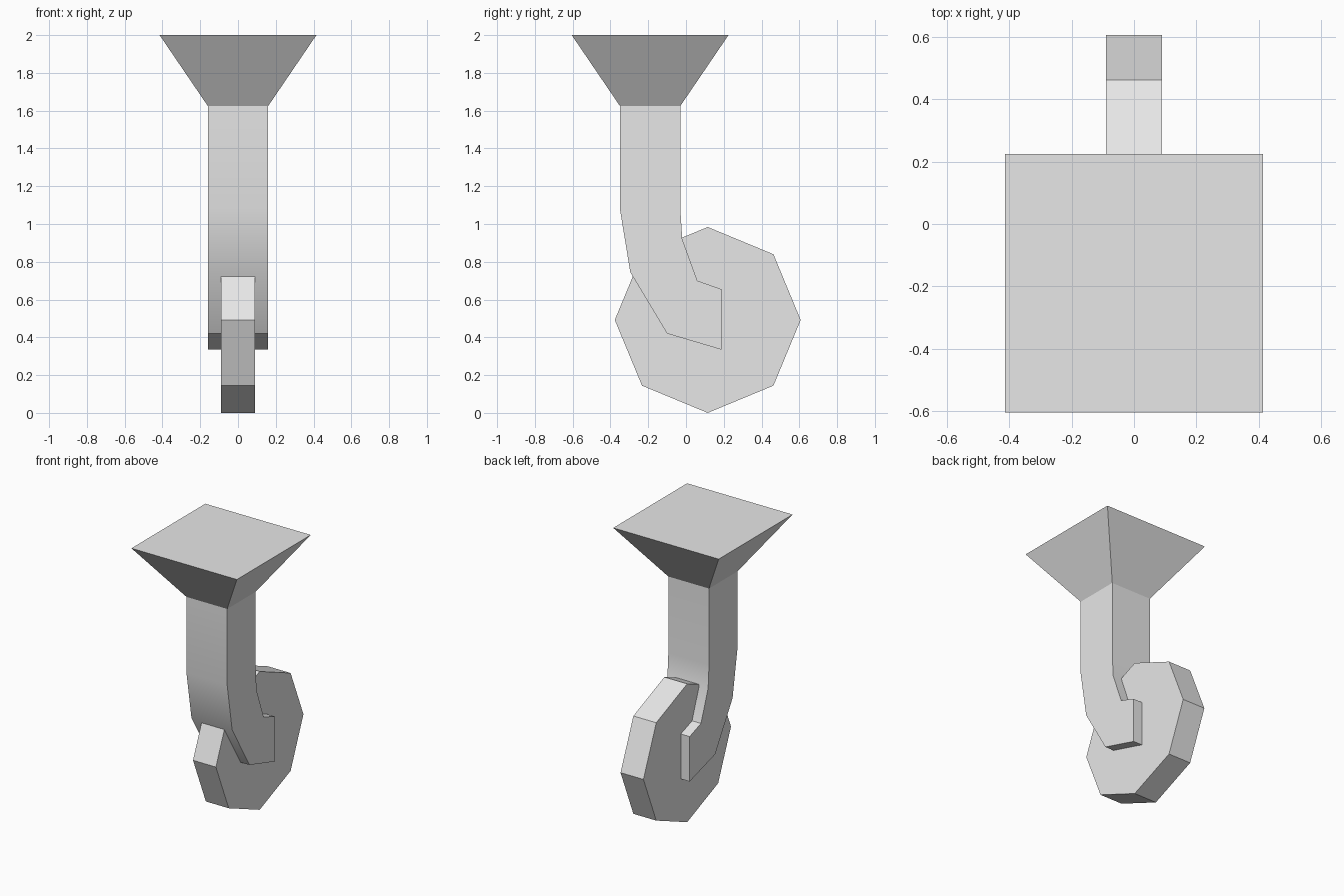
import bpy
import bmesh
import math
from mathutils import Matrix

cube = bpy.data.objects.get("Cube")
if cube:
    bpy.data.objects.remove(cube)

grey = bpy.data.materials.new("plain_grey")
grey.use_nodes = True
grey.diffuse_color = (0.8, 0.8, 0.8, 1)
grey.node_tree.nodes["Principled BSDF"].inputs["Base Color"].default_value = (0.8, 0.8, 0.8, 1)


def finish(name, bm):
    """Turn a bmesh into a shaded object."""
    bmesh.ops.recalc_face_normals(bm, faces=bm.faces)
    mesh = bpy.data.meshes.new(name)
    bm.to_mesh(mesh)
    bm.free()
    mesh.materials.append(grey)
    obj = bpy.data.objects.new(name, mesh)
    bpy.context.collection.objects.link(obj)
    bpy.ops.object.select_all(action='DESELECT')
    obj.select_set(True)
    bpy.context.view_layer.objects.active = obj
    bpy.ops.object.shade_smooth_by_angle(angle=math.radians(30))
    return obj


def prism(bm, sides, r1, r2, depth, matrix):
    bmesh.ops.create_cone(bm, cap_ends=True, segments=sides, radius1=r1,
                          radius2=r2, depth=depth, matrix=matrix)


# Flared square mounting plate
bm = bmesh.new()
root2 = math.sqrt(2)
prism(bm, 4, 0.16 * root2, 0.415 * root2, 0.375,
      Matrix.Translation((0, -0.19, 1.8125)) @ Matrix.Rotation(math.pi / 4, 4, 'Z'))
finish("mount_plate", bm)

# Bent arm: side profile (y, z) extruded across the width
profile = [(-0.35, 1.625), (-0.35, 1.08), (-0.295, 0.745), (-0.10, 0.42),
           (0.187, 0.335), (0.187, 0.655), (0.06, 0.70), (-0.02, 0.92),
           (-0.03, 1.08), (-0.03, 1.625)]
bm = bmesh.new()
side = bm.faces.new([bm.verts.new((-0.16, y, z)) for y, z in profile])
extruded = bmesh.ops.extrude_face_region(bm, geom=[side], use_keep_orig=True)
bmesh.ops.translate(bm, vec=(0.32, 0, 0),
                    verts=[v for v in extruded["geom"] if isinstance(v, bmesh.types.BMVert)])
finish("arm", bm)

# Eight-sided wheel with its axle along x
bm = bmesh.new()
prism(bm, 8, 0.492, 0.492, 0.18,
      Matrix.Translation((0, 0.115, 0.492)) @ Matrix.Rotation(math.pi / 2, 4, 'Y'))
finish("wheel", bm)
